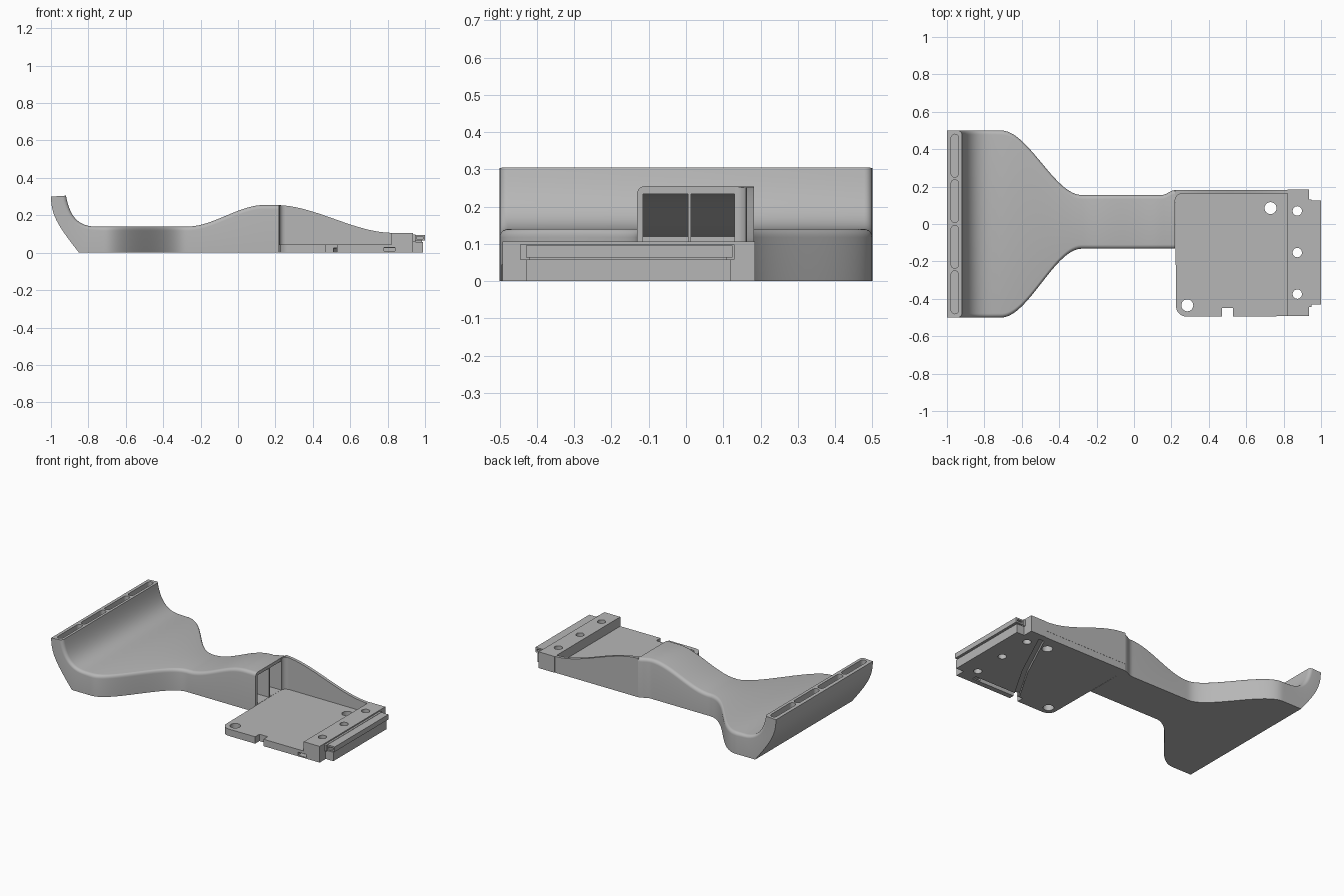
import bpy, bmesh, math
from mathutils import Vector
from mathutils.geometry import interpolate_bezier

if "Cube" in bpy.data.objects:
    bpy.data.objects.remove(bpy.data.objects["Cube"])

GREY = (0.47, 0.47, 0.47, 1)
mat = bpy.data.materials.new("plain grey")
mat.diffuse_color = GREY
mat.use_nodes = True
bsdf = mat.node_tree.nodes["Principled BSDF"]
bsdf.inputs["Base Color"].default_value = GREY
bsdf.inputs["Roughness"].default_value = 0.6


def finish(name, bm):
    bmesh.ops.recalc_face_normals(bm, faces=bm.faces)
    mesh = bpy.data.meshes.new(name)
    bm.to_mesh(mesh)
    bm.free()
    ob = bpy.data.objects.new(name, mesh)
    bpy.context.collection.objects.link(ob)
    mesh.materials.append(mat)
    return ob


def prism(name, points, axis, lo, hi):
    """Extrude a flat outline along y or z."""
    bm = bmesh.new()
    place = (lambda a, b, d: (a, d, b)) if axis == "y" else (lambda a, b, d: (a, b, d))
    low = [bm.verts.new(place(a, b, lo)) for a, b in points]
    high = [bm.verts.new(place(a, b, hi)) for a, b in points]
    bm.faces.new(low)
    bm.faces.new(high)
    for i in range(len(low)):
        j = (i + 1) % len(low)
        bm.faces.new((low[i], low[j], high[j], high[i]))
    return finish(name, bm)


def box(name, x0, x1, y0, y1, z0, z1):
    return prism(name, [(x0, y0), (x1, y0), (x1, y1), (x0, y1)], "z", z0, z1)


def arc(cx, cy, r, a0, a1, n=8):
    angles = [math.radians(a0 + (a1 - a0) * i / n) for i in range(n + 1)]
    return [(cx + r * math.cos(a), cy + r * math.sin(a)) for a in angles]


def slot(name, x, y, half, r, z0, z1):
    """Round-ended bar along y; half = 0 gives a plain cylinder."""
    pts = arc(x, y + half, r, 0, 180) + arc(x, y - half, r, 180, 360)
    if half == 0:
        pts = arc(x, y, r, 0, 345, 23)
    return prism(name, pts, "z", z0, z1)


def cut(target, cutters):
    bpy.context.view_layer.objects.active = target
    for c in cutters:
        c.hide_render = True
        mod = target.modifiers.new("cut", "BOOLEAN")
        mod.operation, mod.solver, mod.object = "DIFFERENCE", "EXACT", c
        bpy.ops.object.modifier_apply(modifier=mod.name)
        bpy.data.objects.remove(c)


def ease(x, x0, x1, a, b):
    t = min(max((x - x0) / (x1 - x0), 0), 1)
    return a + (b - a) * t * t * (3 - 2 * t)


def bezier(*pts, n=14):
    a, h1, h2, b = [Vector((x, 0, z)) for x, z in pts]
    return interpolate_bezier(a, h1, h2, b, n)


# Arm and flared rest: rounded sections lofted from the curled lip to the open end
inner = bezier((-0.92, 0.305), (-0.90, 0.20), (-0.86, 0.14), (-0.76, 0.14))
outer = bezier((-1, 0.3), (-1, 0.2), (-0.96, 0.14), (-0.85, 0))
stations = list(zip(inner, outer))
COUNT = 60
for i in range(COUNT + 1):
    x = -0.72 + 0.94 * i / COUNT
    stations.append((Vector((x, 0, ease(x, -0.27, 0.14, 0.14, 0.255))), Vector((x, 0, 0))))

bm = bmesh.new()
rings = []
for top, bottom in stations:
    x = top.x
    left = ease(x, -0.71, -0.28, 0.5, 0.155) + ease(x, 0.15, 0.22, 0, 0.027)
    right = -ease(x, -0.71, -0.28, 0.5, 0.132)
    up = top - bottom
    height, r = up.length, 0.022
    section = [(right, 0), (left, 0)]
    section += arc(left - r, height - r, r, 0, 90, 5)
    section += arc(right + r, height - r, r, 90, 180, 5)
    rings.append([bm.verts.new(bottom + up * (h / height) + Vector((0, y, 0)))
                  for y, h in section])
for a, b in zip(rings, rings[1:]):
    for i in range(len(a)):
        j = (i + 1) % len(a)
        bm.faces.new((a[i], a[j], b[j], b[i]))
bm.faces.new(rings[0])
bm.faces.new(rings[-1])
arm = finish("arm_and_rest", bm)

# Two hollows inside the arm with a thin rib between, and slots along the lip
roof = [(x, ease(x, -0.27, 0.14, 0.115, 0.234)) for x in [-0.22 + 0.04 * i for i in range(11)]]
hollow = [(-0.22, 0.045), (0.3, 0.045), (0.3, 0.234)] + roof[::-1]
cutters = [prism("hollow_cutter", hollow, "y", y0, y1)
           for y0, y1 in ((-0.115, 0.005), (0.014, 0.13))]
cutters += [slot("lip_slot_cutter", -0.958, y, 0.095, 0.02, 0.265, 0.35)
            for y in (-0.365, -0.122, 0.122, 0.365)]
cut(arm, cutters)


def channels():
    """Wire channels on the underside of the tray."""
    diagonal = [(0.50, -0.44), (0.54, -0.44), (0.68, -0.2), (0.84, 0.14),
                (0.80, 0.14), (0.64, -0.2)]
    return [prism("channel_cutter", diagonal, "z", -0.1, 0.022),
            box("channel_cutter", 0.51, 0.84, -0.46, -0.43, -0.1, 0.025),
            box("outlet_cutter", 0.78, 0.84, -0.6, -0.44, 0.008, 0.027)]


# Flat tray with one rounded corner, an edge notch and two screw holes
outline = [(0.82, -0.493), (0.82, 0.182), (0.22, 0.182)]
outline += arc(0.28, -0.44, 0.055, 180, 270)
tray = prism("tray", outline, "z", 0, 0.045)
cut(tray, [box("notch_cutter", 0.47, 0.53, -0.6, -0.45, -0.1, 0.1),
           slot("hole_cutter", 0.73, 0.085, 0, 0.032, -0.1, 0.2),
           slot("hole_cutter", 0.285, -0.435, 0, 0.032, -0.1, 0.2)] + channels())

# Raised end block with three screw holes
block = box("end_block", 0.82, 0.935, -0.493, 0.185, 0, 0.106)
cut(block, [slot("hole_cutter", 0.873, y, 0, 0.025, -0.1, 0.2)
            for y in (0.07, -0.153, -0.375)] + channels())

# Tapering side wall with a rounded inner corner against the arm
crest = [(0.22 + 0.03 * i, ease(0.22 + 0.03 * i, 0.2, 0.83, 0.255, 0.106)) for i in range(21)]
wall = prism("side_wall", [(0.82, 0.045), (0.22, 0.045)] + crest, "y", 0.163, 0.183)
fillet = prism("wall_fillet", [(0.22, 0.163), (0.22, 0.131)] + arc(0.252, 0.131, 0.03, 180, 90, 6)
               + [(0.252, 0.163)], "z", 0.045, 0.252)

# Connector at the end: base, neck and grooved head
parts = [box("connector_base", 0.935, 0.99, -0.43, 0.12, 0, 0.058),
         box("connector_neck", 0.935, 0.948, -0.445, 0.13, 0.058, 0.098)]
head = box("connector_head", 0.948, 1.0, -0.43, 0.125, 0.064, 0.096)
cut(head, [box("groove_cutter", 0.955, 0.99, y0, y1, 0.074, 0.086)
           for y0, y1 in ((-0.5, -0.415), (0.11, 0.2))])
parts.append(box("connector_seam", 0.94, 0.985, -0.42, 0.11, 0.058, 0.064))

# Smooth shading on curves, sharp edges kept
bpy.ops.object.select_all(action="DESELECT")
for ob in [arm, tray, block, wall, fillet, head] + parts:
    ob.select_set(True)
bpy.context.view_layer.objects.active = arm
bpy.ops.object.shade_smooth_by_angle(angle=math.radians(35))
